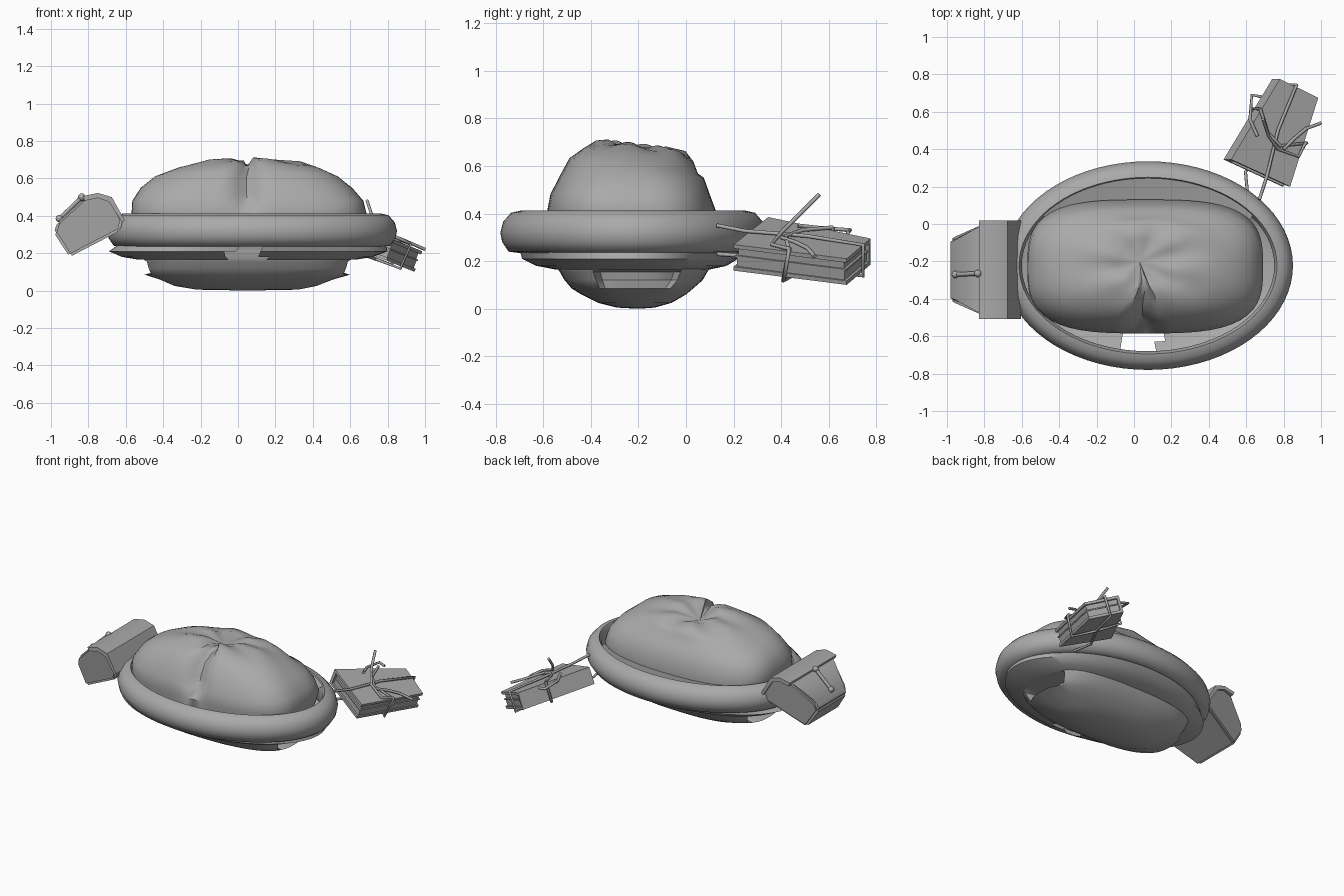
import bpy, bmesh
from math import sin, cos, pi
from mathutils import Vector

cube = bpy.data.objects.get("Cube")
if cube:
    bpy.data.objects.remove(cube)

grey = bpy.data.materials.new("plain grey")
grey.use_nodes = True
tone = (0.4, 0.4, 0.4, 1)
grey.diffuse_color = tone
grey.node_tree.nodes["Principled BSDF"].inputs["Base Color"].default_value = tone


def finish(name, bm, smooth=40):
    bmesh.ops.recalc_face_normals(bm, faces=bm.faces)
    mesh = bpy.data.meshes.new(name)
    bm.to_mesh(mesh)
    bm.free()
    mesh.materials.append(grey)
    obj = bpy.data.objects.new(name, mesh)
    bpy.context.collection.objects.link(obj)
    bpy.ops.object.select_all(action='DESELECT')
    obj.select_set(True)
    bpy.context.view_layer.objects.active = obj
    bpy.ops.object.shade_smooth_by_angle(angle=smooth * pi / 180)


def loft(name, rings, wrap=False, tip=None, keep=lambda c: True, smooth=40):
    """Skin a list of closed rings; wrap joins last to first, tip closes the end."""
    bm = bmesh.new()
    vs = [[bm.verts.new(p) for p in ring] for ring in rings]
    n = len(vs[0])
    pairs = list(zip(vs, vs[1:])) + ([(vs[-1], vs[0])] if wrap else [])
    for a, b in pairs:
        for i in range(n):
            j = (i + 1) % n
            quad = (a[i], a[j], b[j], b[i])
            if keep(sum((v.co for v in quad), Vector()) / 4):
                bm.faces.new(quad)
    if tip:
        t = bm.verts.new(tip)
        for i in range(n):
            bm.faces.new((vs[-1][i], vs[-1][(i + 1) % n], t))
    finish(name, bm, smooth)


def oval(x0, x1, y0, y1, z, power=2.0, n=72):
    """Rounded-box outline, evenly spaced by angle and starting at the front."""
    pts = []
    for i in range(n):
        a = 2 * pi * i / n - pi / 2
        c, s = cos(a), sin(a)
        r = (abs(c) ** power + abs(s) ** power) ** (-1 / power)
        pts.append(Vector(((x0 + x1) / 2 + r * c * (x1 - x0) / 2,
                           (y0 + y1) / 2 + r * s * (y1 - y0) / 2, z)))
    return pts


def prism(name, top, bottom, bevel=0.0, smooth=30):
    bm = bmesh.new()
    a = [bm.verts.new(p) for p in top]
    b = [bm.verts.new(p) for p in bottom]
    bm.faces.new(a)
    bm.faces.new(b[::-1])
    for i in range(len(a)):
        j = (i + 1) % len(a)
        bm.faces.new((a[j], a[i], b[i], b[j]))
    if bevel:
        bmesh.ops.bevel(bm, geom=bm.edges[:], offset=bevel, segments=2, affect='EDGES')
    finish(name, bm, smooth)


def cord(name, pts, radius=.009):
    curve = bpy.data.curves.new(name, 'CURVE')
    curve.dimensions = '3D'
    curve.bevel_depth, curve.bevel_resolution = radius, 1
    curve.use_fill_caps = True
    spline = curve.splines.new('POLY')
    spline.points.add(len(pts) - 1)
    for p, q in zip(spline.points, pts):
        p.co = (*q, 1)
    curve.materials.append(grey)
    bpy.context.collection.objects.link(bpy.data.objects.new(name, curve))


# Gathered upper cloth: two puffed lobes, split at the front, pinched on top
upper = []
for z, x0, x1, y0, y1, p in (
        (.22, -.54, .64, -.54, .09, 3), (.40, -.57, .69, -.585, .13, 3.2),
        (.48, -.565, .67, -.57, .10, 3.2), (.55, -.52, .61, -.535, .075, 3),
        (.61, -.45, .54, -.49, .05, 2.8), (.66, -.33, .44, -.43, .03, 2.5),
        (.69, -.22, .34, -.38, 0, 2.2), (.70, -.09, .2, -.33, -.08, 2)):
    ring = oval(x0, x1, y0, y1, z, p)
    for i, v in enumerate(ring):
        if z > .4 and i in (0, 1, 71):
            v.y += .055 if i == 0 else .025
            v.z -= .025
        if z > .6:
            v.z -= .12 * (v.y + .3)
        if z > .68:
            v.z += .008 * sin(i * pi / 6)
    upper.append(ring)
loft("upper_cloth", upper, tip=(.03, -.2, .64), smooth=50)

# Lower cloth, tucked inward at each side opening
lower = []
for z, x0, x1, y0, y1, p in (
        (.24, -.54, .64, -.54, .09, 3), (.17, -.53, .63, -.54, .1, 3),
        (.155, -.52, .62, -.53, .09, 3), (.12, -.51, .61, -.51, .07, 3),
        (.085, -.50, .60, -.48, .03, 2.8), (.06, -.42, .51, -.44, 0, 2.6),
        (.025, -.34, .42, -.37, -.06, 2.4), (.005, -.22, .32, -.29, -.13, 2.2)):
    ring = oval(x0, x1, y0, y1, z, p)
    for v in ring:
        if .1 < z < .16 and -.37 < v.y < -.04 and abs(v.x - .05) > .4:
            v.x += -.13 if v.x > 0 else .13
    lower.append(ring)
loft("lower_cloth", lower, tip=(.05, -.2, 0))

# Thick padded belt
section = ((0, .32), (.012, .365), (.045, .403), (.085, .412), (.1, .38),
           (.1, .27), (.075, .235), (.035, .24), (.008, .28))
loft("belt", [oval(-.70 + d, .85 - d, -.78 + d, .335 - d, z) for d, z in section],
     wrap=True, smooth=60)

# Lining behind the belt
loft("belt_lining", [oval(-.61, .76, -.69, .245, .405), oval(-.56, .68, -.6, .1, .37)],
     keep=lambda c: c.y > 0)

# Loose cloth hanging below the belt, parted at the front
loft("hanging_cloth", [
    oval(-.64, .79, -.70, .25, .245), oval(-.69, .80, -.69, .22, .21),
    oval(-.62, .72, -.63, .17, .18, 2.2), oval(-.53, .63, -.55, .1, .165, 2.8)],
     keep=lambda c: not (c.y < -.4 and -.02 - .6 * (c.y + .69) < c.x < .12 + .6 * (c.y + .69)))

# Pouch: side outline with its half width at each point
outline = ((-.985, .31, .165), (-.90, .18, .185), (-.63, .32, .25), (-.615, .38, .25),
           (-.68, .49, .25), (-.75, .51, .25), (-.83, .49, .245), (-.965, .365, .17))
prism("pouch", [(x, -.245 + w, z) for x, z, w in outline],
      [(x, -.245 - w, z) for x, z, w in outline], .014)
lid = ((-.605, .375), (-.675, .5), (-.75, .522), (-.83, .505), (-.82, .48),
       (-.75, .495), (-.69, .475), (-.62, .365))
prism("pouch_lid", [(x, .018, z) for x, z in lid], [(x, -.508, z) for x, z in lid])
ends = [Vector((-.955, -.27, .385)), Vector((-.835, -.265, .5))]
cord("pouch_toggle", ends, .012)
for i, p in enumerate(ends):
    bm = bmesh.new()
    bmesh.ops.create_uvsphere(bm, u_segments=12, v_segments=8, radius=.02)
    bmesh.ops.translate(bm, verts=bm.verts, vec=p)
    finish("toggle_knob_%d" % (i + 1), bm)

# Book: two covers, page block and spine, all on one tilted slab
A, B, C, D = [Vector(p) for p in
              ((.52, .345, .385), (.78, .775, .295), (.985, .675, .21), (.835, .2, .27))]
down = Vector((-.35, 0, -.93))


def slab(name, inset, t0, t1, spine=False):
    mid = (A + B + C + D) / 4
    quad = [p.lerp(mid, inset) for p in (A, B, C, D)]
    if spine:
        quad = [A, B, B.lerp(C, .07), A.lerp(D, .07)]
    prism(name, [p + down * t0 for p in quad], [p + down * t1 for p in quad])


slab("top_cover", 0, 0, .018)
slab("upper_pages", .07, .018, .05)
slab("page_divider", .02, .05, .058)
slab("lower_pages", .05, .058, .1)
slab("bottom_cover", 0, .1, .118)
slab("book_spine", 0, .015, .105, True)


# Cords tied around the book and tucked under the belt
def on_book(u, v, t):
    return A.lerp(B, u).lerp(D.lerp(C, u), v) + down * t


cord("book_cord", [on_book(*p) for p in (
    (.62, -.04, -.01), (.42, .3, -.015), (.35, .6, -.015), (.5, 1.04, -.01),
    (.45, 1.04, .13), (.5, .5, .13), (.62, -.04, .13), (.62, -.04, -.01))])
cord("lengthwise_cord", [(.67, .13, .35)] + [on_book(*p) for p in (
    (-.02, .6, -.01), (.5, .45, -.012), (1.02, .4, -.01), (1.02, .4, .13),
    (.5, .5, .13), (-.02, .4, .13))] + [(.61, .13, .23)])
cord("loose_end_long", [(.69, .56, .48), (.72, .47, .39), (.77, .4, .32),
                        (.88, .36, .27), (.92, .44, .25)])
cord("loose_end_short", [(.80, .4, .30), (.86, .46, .28), (.92, .51, .255), (1, .54, .22)])
cord("loose_loop", [(.66, .47, .35), (.62, .56, .34), (.63, .69, .33), (.68, .68, .32)])
